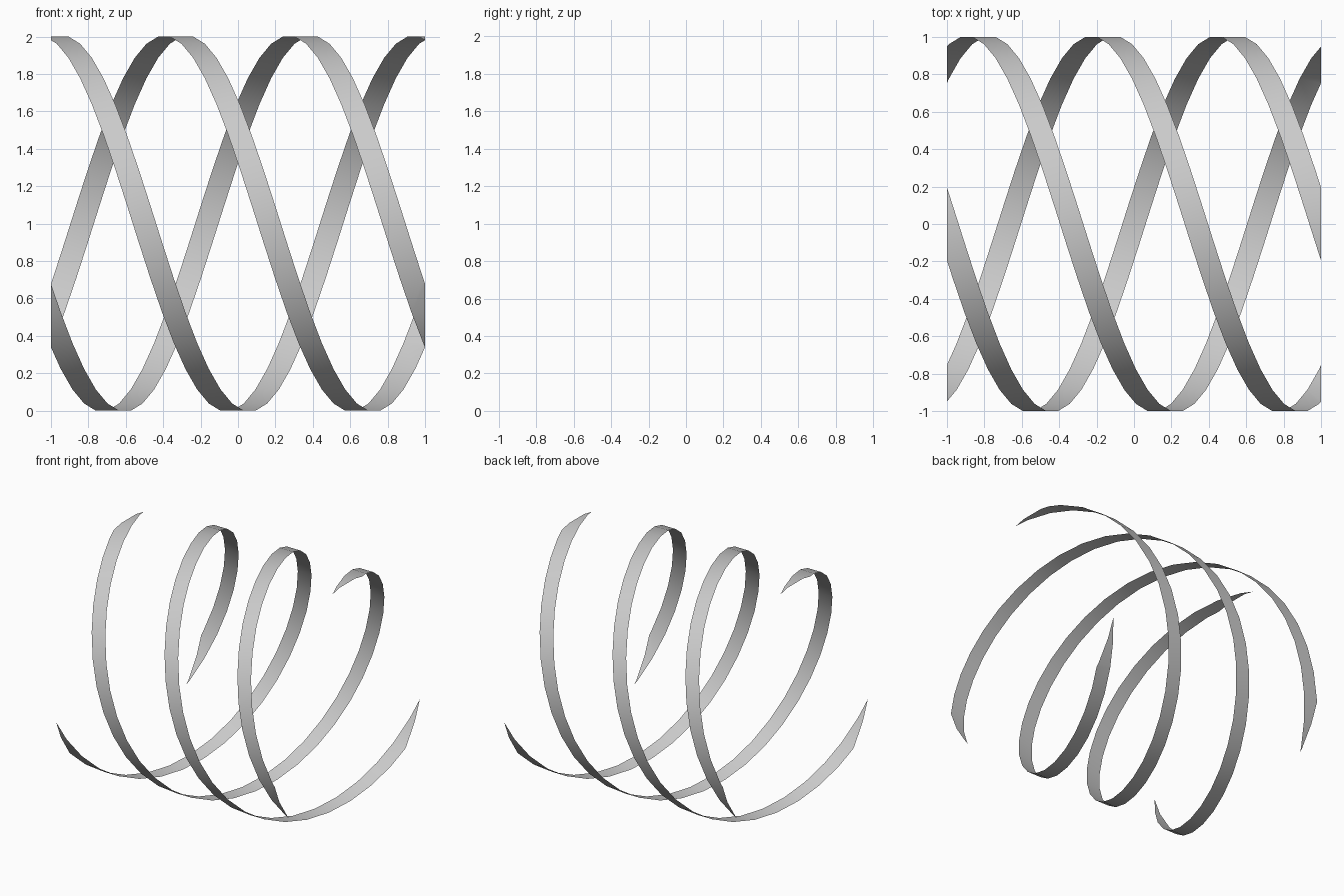
import bpy, bmesh, math

if "Cube" in bpy.data.objects:
    bpy.data.objects.remove(bpy.data.objects["Cube"])

SIDES = 32           # facets around the drum
PITCH = 2.0          # one turn along the full length
HALF_W = 0.0625      # half ribbon width measured along x
STEP = 2 * math.pi / SIDES


def ribbon(name, x_top):
    """Helical strip on a cylinder along x, trimmed flat at both ends."""
    bm = bmesh.new()
    pairs = []
    for k in range(-SIDES - 4, 2 * SIDES + 4):
        a = (k + 0.5) * STEP
        x = x_top + PITCH * a / (2 * math.pi)
        y, z = -math.sin(a), 1 + math.cos(a)
        pairs.append([bm.verts.new((x + s * HALF_W, y, z)) for s in (-1, 1)])
    for (a0, a1), (b0, b1) in zip(pairs, pairs[1:]):
        bm.faces.new((a0, b0, b1, a1))
    # trim at the two ends
    for s in (-1, 1):
        bmesh.ops.bisect_plane(bm, geom=bm.verts[:] + bm.edges[:] + bm.faces[:],
                               plane_co=(s, 0, 0), plane_no=(s, 0, 0), clear_outer=True)
    # make every face point away from the axis
    bm.normal_update()
    for f in bm.faces:
        c = f.calc_center_median()
        if f.normal.y * c.y + f.normal.z * (c.z - 1) < 0:
            f.normal_flip()
        f.smooth = True
    # fit facets so the flats touch radius 1
    r = 1 / math.cos(STEP / 2)
    for v in bm.verts:
        v.co.y *= r
        v.co.z = 1 + (v.co.z - 1) * r
    me = bpy.data.meshes.new(name)
    bm.to_mesh(me)
    bm.free()
    bpy.context.collection.objects.link(bpy.data.objects.new(name, me))


# three identical ribbons, evenly spaced
for i in range(3):
    ribbon(f"helical_ribbon_{i + 1}", -1 + i * PITCH / 3)
